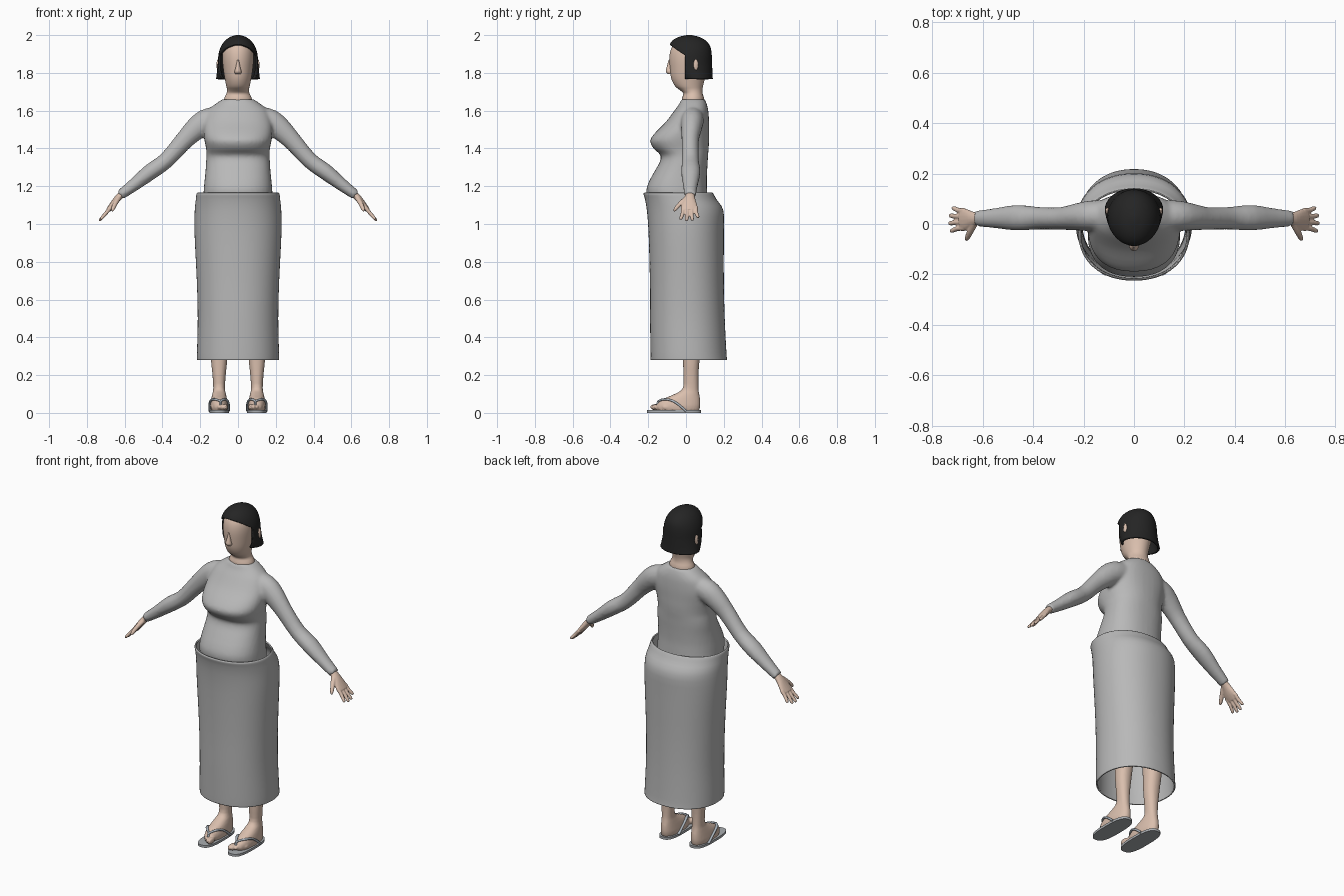
import bpy, bmesh, math
from mathutils import Vector, Matrix

if "Cube" in bpy.data.objects:
    bpy.data.objects.remove(bpy.data.objects["Cube"])


def material(name, rgb):
    m = bpy.data.materials.new(name)
    m.use_nodes = True
    color = (*rgb, 1)
    m.diffuse_color = color
    m.node_tree.nodes["Principled BSDF"].inputs["Base Color"].default_value = color
    return m


cloth = material("grey_cloth", (.48, .48, .48))
skin = material("skin", (.70, .52, .42))
black = material("black_hair", (.018, .018, .018))
rubber = material("sandal_sole", (.40, .42, .44))
strap_mat = material("sandal_strap", (.42, .47, .52))


def smooth_rows(rows, steps):
    """Catmull-Rom interpolation through rows of numbers."""
    out = []
    last = len(rows) - 1
    for i in range(last):
        a, b, c, d = rows[max(i - 1, 0)], rows[i], rows[i + 1], rows[min(i + 2, last)]
        for k in range(steps):
            t = k / steps
            out.append([q + .5 * t * (r - p + t * (2 * p - 5 * q + 4 * r - s + t * (3 * (q - r) + s - p)))
                        for p, q, r, s in zip(a, b, c, d)])
    return out + [list(rows[-1])]


def skin_rings(bm, rings, cap):
    loops = [[bm.verts.new(p) for p in ring] for ring in rings]
    n = len(loops[0])
    for a, b in zip(loops, loops[1:]):
        for i in range(n):
            j = (i + 1) % n
            bm.faces.new((a[i], a[j], b[j], b[i]))
    if cap:
        bm.faces.new(loops[0])
        bm.faces.new(loops[-1])


def superellipse(n, power):
    for i in range(n):
        a = math.tau * i / n
        c, s = math.cos(a), math.sin(a)
        yield (math.copysign(abs(c) ** (2 / power), c),
               math.copysign(abs(s) ** (2 / power), s))


def stack(bm, rows, x=0, n=40, power=2, steps=3, cap=True):
    """Level rings from rows of (z, half width, front y, back y)."""
    rings = []
    for z, w, front, back in smooth_rows(rows, steps):
        mid, depth = (front + back) / 2, (back - front) / 2
        rings.append([(x + w * c, mid + depth * s, z) for c, s in superellipse(n, power)])
    skin_rings(bm, rings, cap)


def tube(bm, rows, side=1, ref=(0, 1, 0), n=16, steps=3):
    """Sweep along rows of (x, y, z, radius along ref, other radius)."""
    rows = smooth_rows(rows, steps)
    pts = [Vector((r[0] * side, r[1], r[2])) for r in rows]
    rings = []
    for i, (p, r) in enumerate(zip(pts, rows)):
        d = (pts[min(i + 1, len(pts) - 1)] - pts[max(i - 1, 0)]).normalized()
        u = Vector(ref)
        u = (u - d * u.dot(d)).normalized()
        v = d.cross(u)
        rings.append([p + u * (r[3] * c) + v * (r[4] * s) for c, s in superellipse(n, 2)])
    skin_rings(bm, rings, True)


def ball(bm, center, scale):
    m = Matrix.Translation(center) @ Matrix.Diagonal((*scale, 1))
    bmesh.ops.create_uvsphere(bm, u_segments=14, v_segments=8, radius=1, matrix=m)


def finish(name, bm, mat, voxel=0, thickness=0, relax=2):
    bmesh.ops.recalc_face_normals(bm, faces=bm.faces)
    mesh = bpy.data.meshes.new(name)
    bm.to_mesh(mesh)
    bm.free()
    mesh.materials.append(mat)
    ob = bpy.data.objects.new(name, mesh)
    bpy.context.collection.objects.link(ob)
    bpy.ops.object.select_all(action='DESELECT')
    ob.select_set(True)
    bpy.context.view_layer.objects.active = ob
    bpy.ops.object.shade_smooth_by_angle(angle=math.radians(50))
    if voxel:
        # Fuse overlapping pieces into one soft surface
        mod = ob.modifiers.new("fuse", 'REMESH')
        mod.mode = 'VOXEL'
        mod.voxel_size = voxel
        mod.use_smooth_shade = True
        mod = ob.modifiers.new("relax", 'SMOOTH')
        mod.factor = .5
        mod.iterations = relax
    if thickness:
        mod = ob.modifiers.new("thickness", 'SOLIDIFY')
        mod.thickness = thickness
        mod.offset = -1
    return ob


# Blouse: torso fused with both sleeves
bm = bmesh.new()
stack(bm, [(.95, .15, -.13, .12), (1.1, .18, -.19, .115), (1.17, .182, -.21, .112),
           (1.22, .178, -.198, .11), (1.28, .172, -.166, .112), (1.33, .169, -.138, .115),
           (1.365, .167, -.135, .117), (1.4, .169, -.172, .12), (1.44, .177, -.19, .122),
           (1.48, .182, -.166, .122), (1.54, .18, -.107, .122), (1.6, .158, -.062, .118),
           (1.635, .12, -.036, .11), (1.66, .083, -.026, .1)], power=2.3)
for side in (1, -1):
    tube(bm, [(.1, .035, 1.565, .06, .06), (.17, .033, 1.542, .06, .066), (.225, .028, 1.502, .054, .06),
              (.29, .022, 1.437, .045, .049), (.38, .023, 1.337, .045, .043), (.465, .025, 1.275, .051, .043),
              (.55, .023, 1.208, .04, .034), (.625, .022, 1.152, .031, .026)], side, n=24)
finish("blouse", bm, cloth, voxel=.01, relax=3)

# Skirt: open wrapped tube
bm = bmesh.new()
stack(bm, [(.28, .217, -.187, .218), (.32, .217, -.188, .214), (.5, .213, -.19, .205),
           (.7, .218, -.191, .2), (.95, .23, -.198, .2), (1.07, .229, -.207, .198),
           (1.13, .223, -.217, .162), (1.158, .22, -.225, .146), (1.166, .214, -.22, .14)],
      n=64, power=2.15, cap=False)
finish("skirt", bm, cloth, thickness=.008)

# Head and neck with nose
bm = bmesh.new()
stack(bm, [(1.6, .076, -.02, .095), (1.66, .074, -.022, .096), (1.69, .061, -.014, .088),
           (1.71, .058, -.034, .087), (1.73, .062, -.058, .09), (1.77, .07, -.078, .1),
           (1.82, .078, -.085, .115), (1.88, .083, -.088, .12), (1.93, .078, -.078, .112),
           (1.965, .055, -.05, .085), (1.982, .02, 0, .05)])
finish("head", bm, skin)
bm = bmesh.new()
stack(bm, [(1.87, .005, -.091, -.07), (1.825, .013, -.104, -.07), (1.805, .019, -.107, -.07),
           (1.793, .013, -.093, -.07)], n=12, steps=2)
finish("nose", bm, skin)
bm = bmesh.new()
for side in (1, -1):
    ball(bm, (.106 * side, .052, 1.842), (.008, .013, .03))
finish("ears", bm, skin)

# Bobbed hair: a cap with a cleanly cut face opening
bm = bmesh.new()
stack(bm, [(1.768, .116, -.03, .142), (1.8, .112, -.055, .14), (1.85, .107, -.08, .138),
           (1.9, .103, -.091, .136), (1.94, .09, -.09, .128), (1.97, .069, -.073, .106),
           (1.99, .042, -.04, .07), (2, .01, .005, .03)], n=56)
cheek = Vector((0, -.005, 0)), Vector((0, 1, 0))
brow = Vector((0, -.09, 1.952)), Vector((0, .7, 1)).normalized()
for co, no in (cheek, brow):
    bmesh.ops.bisect_plane(bm, geom=bm.verts[:] + bm.edges[:] + bm.faces[:], plane_co=co, plane_no=no)
opening = []
for f in bm.faces:
    mid = f.calc_center_median()
    in_face = all((mid - co).dot(no) < 0 for co, no in (cheek, brow))
    if in_face or (f.normal.length and len(f.verts) > 20 and mid.z < 1.78):
        opening.append(f)
    elif len(f.verts) > 8 and mid.z < 1.78:
        opening.append(f)
bmesh.ops.delete(bm, geom=opening, context='FACES')
finish("hair", bm, black, thickness=.012)

for side, label in ((1, "left"), (-1, "right")):
    # Hand: palm, four fingers and a thumb
    bm = bmesh.new()
    tube(bm, [(.595, .022, 1.175, .022, .018), (.635, .02, 1.138, .028, .018),
              (.665, .017, 1.1, .043, .016), (.688, .017, 1.072, .041, .012)], side)
    for i, reach in enumerate((.9, 1, .97, .78)):
        y = -.018 + .024 * i
        tip = y + (i - 1.5) * .006
        tube(bm, [(.672, y, 1.09, .01, .01), (.672 + .03 * reach, y, 1.09 - .036 * reach, .01, .01),
                  (.672 + .057 * reach, tip, 1.09 - .067 * reach, .009, .008),
                  (.672 + .062 * reach, tip, 1.09 - .074 * reach, .004, .004)], side, n=10)
    tube(bm, [(.635, 0, 1.135, .015, .013), (.65, -.03, 1.108, .013, .012),
              (.662, -.055, 1.08, .01, .01), (.666, -.064, 1.068, .005, .005)], side, (1, 0, 0), n=10)
    finish(label + "_hand", bm, skin, voxel=.004, relax=1)

    # Leg and foot with toes
    x = .1 * side
    bm = bmesh.new()
    stack(bm, [(.012, .044, -.15, .07), (.035, .047, -.155, .075), (.055, .045, -.145, .076),
               (.078, .041, -.11, .074), (.1, .036, -.06, .07), (.13, .031, -.017, .066),
               (.2, .035, -.014, .066), (.28, .043, -.016, .072), (.42, .05, -.02, .09),
               (.58, .052, -.04, .075), (.8, .07, -.07, .085), (1, .08, -.085, .09)], x, n=32, power=2.2)
    for i in range(5):
        big = 1 - .08 * i
        ball(bm, (side * (.066 + .0175 * i), -.158 + .007 * i * i / 2, .03), (.011 * big, .032 * big, .018 * big))
    finish(label + "_leg", bm, skin, voxel=.006, relax=1)

    # Sandal sole and thong straps
    bm = bmesh.new()
    stack(bm, [(0, .052, -.206, .08), (.014, .052, -.206, .08)], x, power=2.8, steps=1)
    finish(label + "_sandal_sole", bm, rubber)
    bm = bmesh.new()
    for way in (1, -1):
        tube(bm, [(.092, -.15, .02, .005, .006), (.092, -.147, .06, .005, .006),
                  (.1 + .032 * way, -.105, .072, .008, .006), (.1 + .047 * way, -.055, .055, .008, .006),
                  (.1 + .049 * way, 0, .01, .008, .006)], side, (1, 0, 0), n=10, steps=4)
    finish(label + "_sandal_strap", bm, strap_mat)
